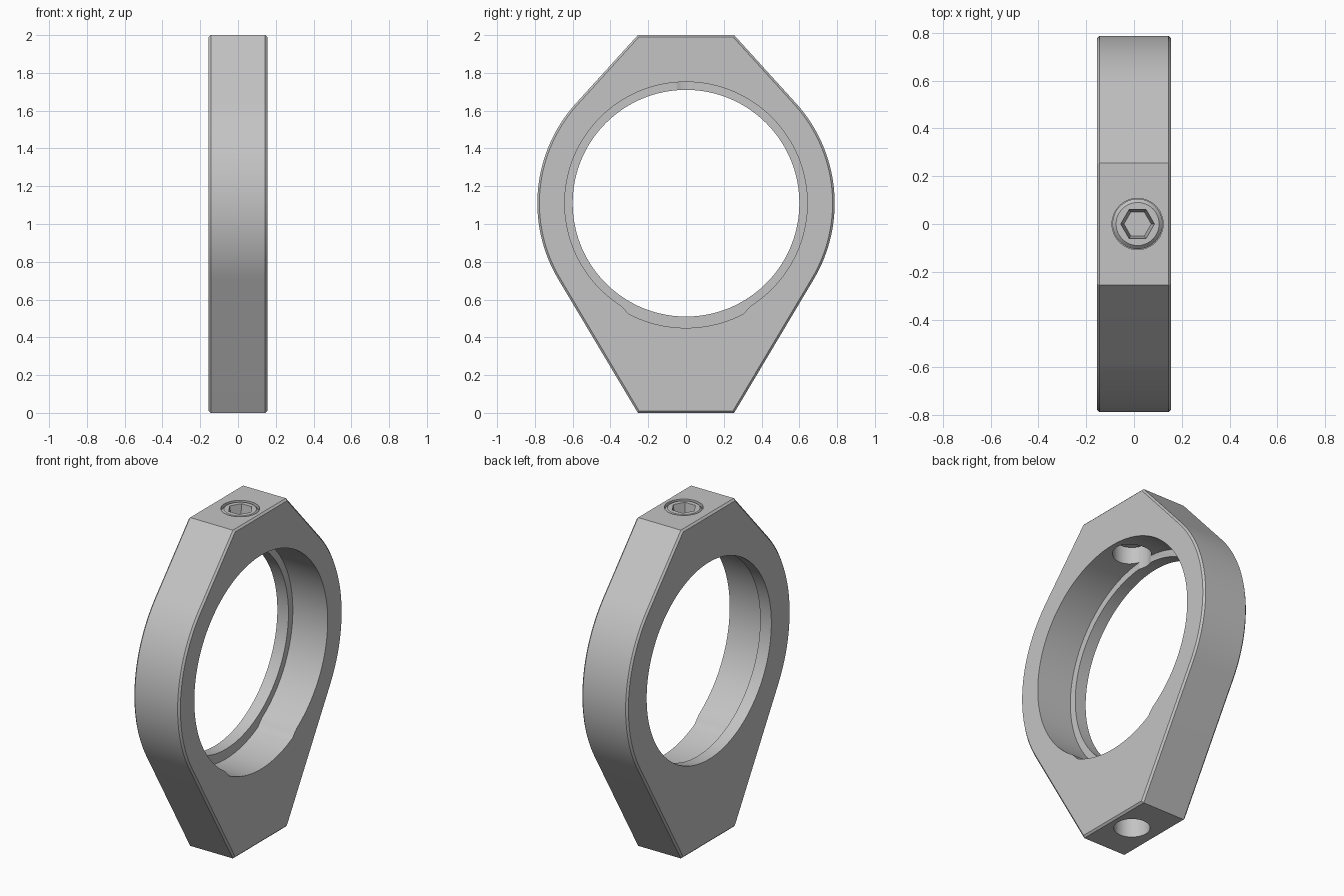
import bpy, bmesh, math
from mathutils import Matrix, Vector

if "Cube" in bpy.data.objects:
    bpy.data.objects.remove(bpy.data.objects["Cube"])

HALF, CZ, OUTER, LIP, BORE, RELIEF = 0.155, 1.11, 0.787, 0.6, 0.642, 0.66
SCREW_X = 0.015

metal = bpy.data.materials.new("plain grey metal")
metal.use_nodes = True
grey = (0.55, 0.55, 0.55, 1)
metal.diffuse_color = grey
metal.node_tree.nodes["Principled BSDF"].inputs["Base Color"].default_value = grey


def finish(bm, name):
    bmesh.ops.recalc_face_normals(bm, faces=bm.faces[:])
    mesh = bpy.data.meshes.new(name)
    bm.to_mesh(mesh)
    bm.free()
    mesh.materials.append(metal)
    obj = bpy.data.objects.new(name, mesh)
    bpy.context.collection.objects.link(obj)
    return obj


def prism(name, points, x0, x1, chamfer=0):
    """Extrude a (y, z) outline along x, with optional chamfered rims."""
    bm = bmesh.new()
    face = bm.faces.new([bm.verts.new((x0, y, z)) for y, z in points])
    out = bmesh.ops.extrude_face_region(bm, geom=[face])
    moved = [v for v in out["geom"] if isinstance(v, bmesh.types.BMVert)]
    bmesh.ops.translate(bm, verts=moved, vec=(x1 - x0, 0, 0))
    if chamfer:
        rims = [e for e in bm.edges if abs(e.verts[0].co.x - e.verts[1].co.x) < 1e-5]
        bmesh.ops.bevel(bm, geom=rims, offset=chamfer, segments=1, affect='EDGES')
    return finish(bm, name)


def upright(name, z0, z1, r0, r1, sides, turn=0, chamfer=0):
    """Vertical cylinder or cone on the screw axis."""
    bm = bmesh.new()
    place = Matrix.Translation((SCREW_X, 0, (z0 + z1) / 2)) @ Matrix.Rotation(turn, 4, 'Z')
    bmesh.ops.create_cone(bm, cap_ends=True, segments=sides, radius1=r0, radius2=r1,
                          depth=z1 - z0, matrix=place)
    if chamfer:
        rims = [e for e in bm.edges if abs(e.verts[0].co.z - e.verts[1].co.z) < 1e-5]
        bmesh.ops.bevel(bm, geom=rims, offset=chamfer, segments=1, affect='EDGES')
    return finish(bm, name)


def cut(target, cutter):
    cutter.hide_render = True
    mod = target.modifiers.new("cut", 'BOOLEAN')
    mod.operation, mod.solver, mod.object = 'DIFFERENCE', 'EXACT', cutter
    bpy.context.view_layer.objects.active = target
    bpy.ops.object.modifier_apply(modifier=mod.name)
    bpy.data.objects.remove(cutter)


def smooth(obj):
    bpy.ops.object.select_all(action='DESELECT')
    obj.select_set(True)
    bpy.context.view_layer.objects.active = obj
    bpy.ops.object.shade_smooth_by_angle(angle=math.radians(30))


def ring(radius_at, steps=144):
    """Outline around the bore centre; angle zero points straight down."""
    pts = []
    for i in range(steps):
        a = math.tau * i / steps - math.pi
        r = radius_at(abs(a))
        pts.append((r * math.sin(a), CZ - r * math.cos(a)))
    return pts


def tangent_angle(corner):
    """Angle from +y of the outer arc's tangent point for a line to a corner."""
    d = Vector(corner) - Vector((0, CZ))
    swing = math.acos(OUTER / d.length)
    base = math.atan2(d.y, d.x)
    return base - math.copysign(swing, base)


# Body outline: flat top and bottom, straight flanks running into round sides
top, bottom = (0.255, 2.0), (0.255, 0.0)
a0, a1 = tangent_angle(bottom), tangent_angle(top)
side = [bottom]
for i in range(33):
    a = a0 + (a1 - a0) * i / 32
    side.append((OUTER * math.cos(a), CZ + OUTER * math.sin(a)))
side.append(top)
outline = side + [(-y, z) for y, z in reversed(side)]
body = prism("clamp_body", outline, -HALF, HALF, 0.011)

# Bore with retaining lip on one side and a shallow relief at the bottom
relief_end, bore_start = math.radians(28), math.radians(31.5)


def bore_radius(a):
    t = min(max((a - relief_end) / (bore_start - relief_end), 0), 1)
    return RELIEF + (BORE - RELIEF) * t


cut(body, prism("lip_cutter", ring(lambda a: LIP), -1, 1))
cut(body, prism("bore_cutter", ring(bore_radius), -0.08, 1))

# Screw hole through the top and blind hole in the base
cut(body, upright("top_hole_cutter", 1.6, 2.2, 0.107, 0.107, 48))
cut(body, upright("base_hole_cutter", -0.2, 0.27, 0.1, 0.1, 48))
smooth(body)

# Set screw with hexagonal socket
screw = upright("set_screw", 1.84, 1.997, 0.105, 0.105, 48, chamfer=0.015)
cut(screw, upright("socket_cutter", 1.9, 2.0, 0.057, 0.071, 6, turn=math.pi / 2))
smooth(screw)
